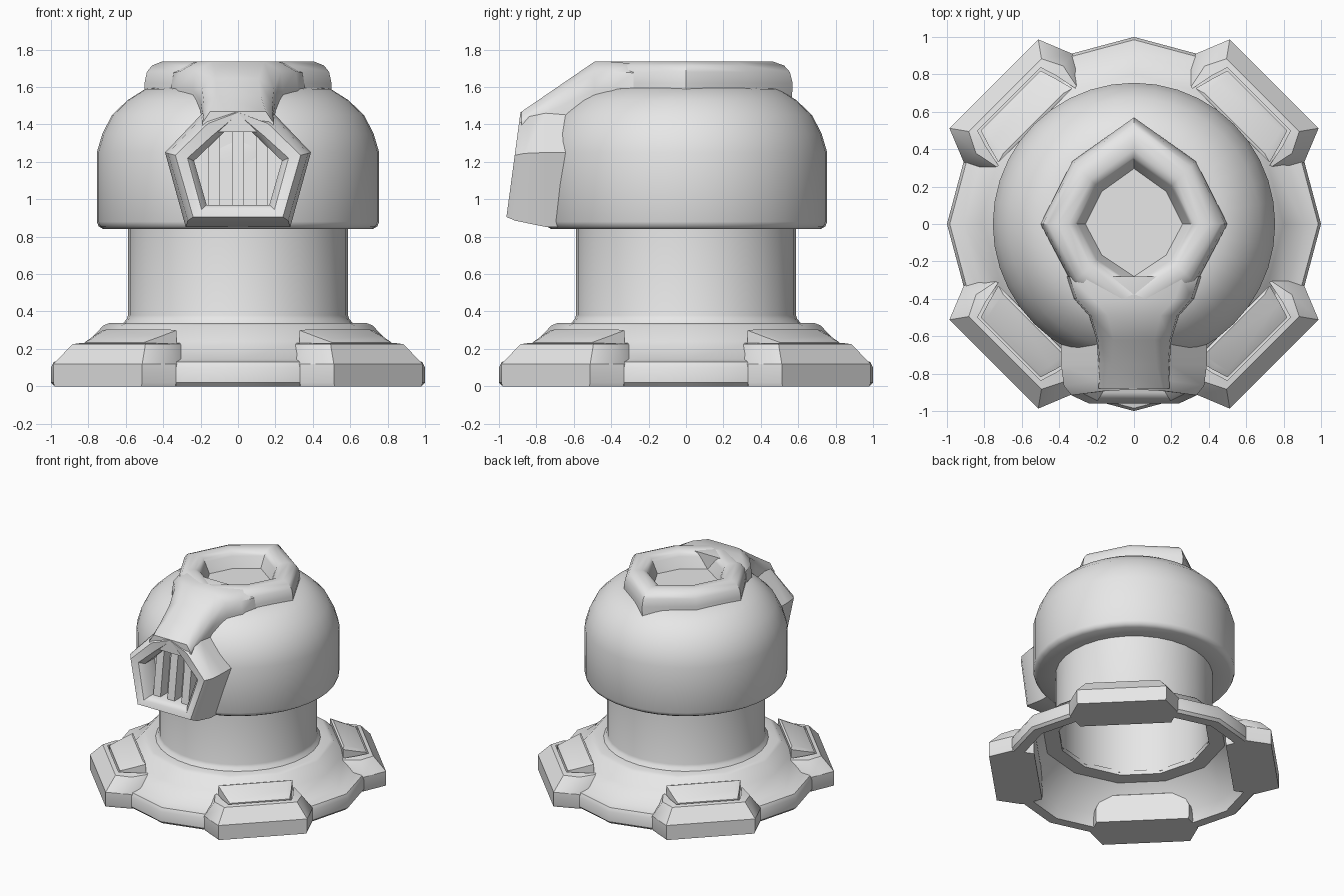
import bpy, bmesh, math
from mathutils import Matrix

old = bpy.data.objects.get("Cube")
if old:
    bpy.data.objects.remove(old, do_unlink=True)

grey = bpy.data.materials.new("plain_grey")
grey.use_nodes = True
grey.diffuse_color = (0.8, 0.8, 0.8, 1)
grey.node_tree.nodes["Principled BSDF"].inputs["Base Color"].default_value = (0.8, 0.8, 0.8, 1)


def loft(name, rings, caps=(True, True), closed=False, turn=0, angle=40):
    """Skin a list of equal-length point rings into one mesh object."""
    bm = bmesh.new()
    vs = [[bm.verts.new(p) for p in ring] for ring in rings]
    pairs = list(zip(vs, vs[1:])) + ([(vs[-1], vs[0])] if closed else [])
    n = len(vs[0])
    for a, b in pairs:
        for i in range(n):
            j = (i + 1) % n
            bm.faces.new((a[i], a[j], b[j], b[i]))
    if not closed:
        for use, ring in zip(caps, (vs[0], vs[-1])):
            if use:
                bm.faces.new(ring)
    bmesh.ops.recalc_face_normals(bm, faces=bm.faces)
    bmesh.ops.transform(bm, matrix=Matrix.Rotation(turn, 4, 'Z'), verts=bm.verts)
    me = bpy.data.meshes.new(name)
    bm.to_mesh(me)
    bm.free()
    me.materials.append(grey)
    ob = bpy.data.objects.new(name, me)
    bpy.context.collection.objects.link(ob)
    bpy.ops.object.select_all(action='DESELECT')
    ob.select_set(True)
    bpy.context.view_layer.objects.active = ob
    bpy.ops.object.shade_smooth_by_angle(angle=math.radians(angle))
    return ob


def lathe(name, profile, n, **kw):
    """Revolve (radius, height) points in n steps."""
    rings = [[(r * math.cos(2 * math.pi * i / n), r * math.sin(2 * math.pi * i / n), z)
              for i in range(n)] for r, z in profile]
    return loft(name, rings, **kw)


def mirror(half):
    """Complete a half outline (centre points at its ends are kept single)."""
    return half + [(-x, z) for x, z in reversed(half) if x > 0]


# twelve-sided hollow base
lathe("base_flange", [(0.98, 0), (1.0, 0.02), (1.0, 0.10), (0.985, 0.13), (0.91, 0.145),
                      (0.80, 0.24), (0.72, 0.325), (0.69, 0.337), (0.57, 0.337),
                      (0.57, 0.30), (0.69, 0.30), (0.88, 0.10), (0.90, 0)], 12, closed=True)

# open column
lathe("column", [(0.62, 0.33), (0.595, 0.36), (0.588, 0.38), (0.588, 0.88),
                 (0.565, 0.88), (0.565, 0.32)], 32, closed=True)

# dome
lathe("dome", [(0.56, 0.84), (0.72, 0.84), (0.745, 0.855), (0.755, 0.88), (0.755, 1.25),
               (0.725, 1.35), (0.674, 1.45), (0.59, 1.53), (0.495, 1.59), (0.40, 1.60)], 40)

# four feet blocks with sunken windows and sloping panels
FOOT = [(1.06, 0.336), (0.877, 0.41), (0.72, 0.35)]
TOP = [(0.975, 0.275), (0.865, 0.33), (0.72, 0.30)]
WINDOW = [(0.945, 0.238), (0.85, 0.268), (0.73, 0.292)]
PANEL = [(0.933, 0.226), (0.85, 0.252), (0.745, 0.28)]


def plan(half, z, slope=0.0, grow=1.0):
    pts = half + [(r, -t) for r, t in reversed(half)]
    return [(r, t * grow, z + slope * (0.933 - r)) for r, t in pts]


for k, name in enumerate(("back_left", "back_right", "front_right", "front_left")):
    turn = math.radians(45 + 90 * k)
    loft(name + "_foot", [plan(FOOT, 0, grow=0.98), plan(FOOT, 0.02), plan(FOOT, 0.12),
                          plan(TOP, 0.225), plan(WINDOW, 0.232), plan(WINDOW, 0.19)],
         turn=turn, angle=35)
    loft(name + "_panel", [plan(PANEL, 0.18), plan(PANEL, 0.235, 0.34),
                           plan([(0.91, 0.20), (0.85, 0.22), (0.76, 0.23)], 0.245, 0.34)],
         turn=turn, angle=35)

# faceted crown ring with a sunken floor
CROWN = [(0, 0.57), (0.33, 0.335), (0.5, 0), (0.33, -0.32), (0, -0.54),
         (-0.33, -0.32), (-0.5, 0), (-0.33, 0.335)]
steps = [(0.99, 1.48), (1.0, 1.62), (0.975, 1.68), (0.92, 1.715), (0.82, 1.735),
         (0.70, 1.733), (0.63, 1.715), (0.60, 1.69), (0.52, 1.605)]
loft("crown", [[(x * s, y * s, z) for x, y in CROWN] for s, z in steps])

# neck joining the crown to the snout: (y, top half width, bottom half width, top z, bottom z)
NECK = [(-0.28, 0.26, 0.36, 1.725, 1.45), (-0.40, 0.22, 0.32, 1.735, 1.45),
        (-0.49, 0.14, 0.24, 1.735, 1.42), (-0.62, 0.11, 0.20, 1.646, 1.40),
        (-0.75, 0.12, 0.19, 1.557, 1.36), (-0.88, 0.15, 0.19, 1.468, 1.36)]
loft("neck", [[(x, y, z) for x, z in ((-b, bot), (-b, (top + bot) / 2), (-b * 0.96, top - 0.05),
                                      (-t, top), (t, top), (b * 0.96, top - 0.05),
                                      (b, (top + bot) / 2), (b, bot))]
              for y, t, b, top, bot in NECK], angle=50)


# snout: a framed opening on a slightly leaning front
def front_y(z):
    return -0.885 - (1.465 - z) * 0.134


def face_ring(half, push):
    return [(x, front_y(z) + push, z) for x, z in mirror(half)]


BACK = [(0, 1.47), (0.19, 1.46), (0.39, 1.25), (0.28, 0.852)]
OUTER = [(0, 1.467), (0.185, 1.445), (0.375, 1.245), (0.268, 0.885)]
RIDGE = [(0, 1.465), (0.16, 1.405), (0.335, 1.235), (0.24, 0.905)]
LIP = [(0, 1.455), (0.137, 1.34), (0.27, 1.22), (0.195, 0.945)]
HOLE = [(0, 1.43), (0.115, 1.32), (0.235, 1.205), (0.168, 0.97)]
loft("snout", [[(x, -0.5, z) for x, z in mirror(BACK)],
               [(x, -0.75, z) for x, z in mirror(BACK)],
               face_ring(OUTER, 0.05), face_ring(RIDGE, 0.0), face_ring(LIP, 0.01),
               face_ring(HOLE, 0.05), face_ring(HOLE, 0.17)])

# upright grille bars cut to the slope of the opening
for name, x0, x1 in (("right_bar", -0.16, -0.095), ("middle_bar", -0.032, 0.032),
                     ("left_bar", 0.095, 0.16)):
    rings = []
    for push in (0.19, 0.08):
        ring = [(x0, 0.96), (x1, 0.96), (x1, 1.44 - abs(x1) * 0.95),
                ((x0 + x1) / 2, 1.44 - abs(x0 + x1) / 2 * 0.95), (x0, 1.44 - abs(x0) * 0.95)]
        rings.append([(x, front_y(z) + push, z) for x, z in ring])
    loft(name, rings, angle=20)
